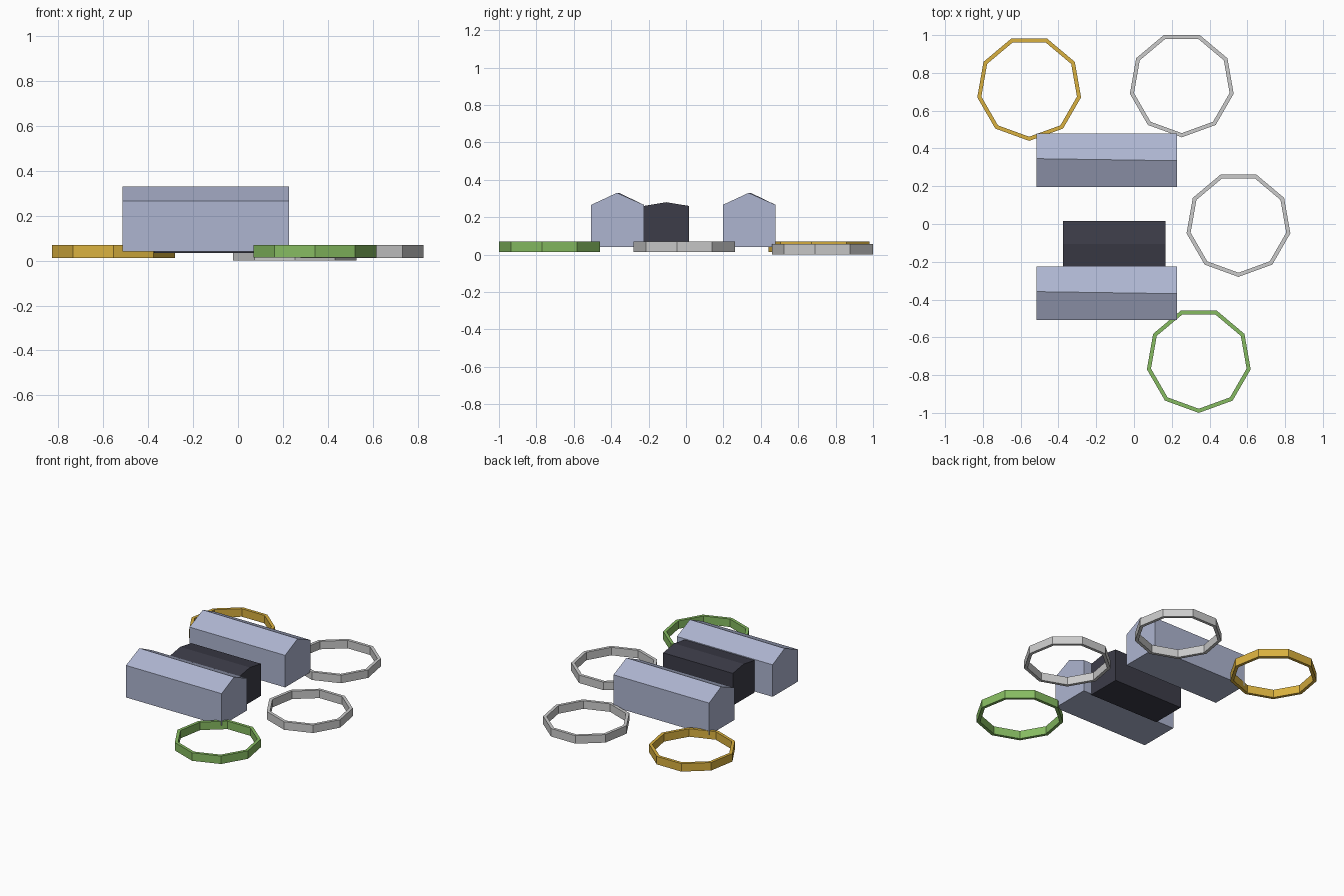
import bpy
from math import cos, sin, radians

if "Cube" in bpy.data.objects:
    bpy.data.objects.remove(bpy.data.objects["Cube"])


def add_mesh(name, verts, faces, mat=None):
    mesh = bpy.data.meshes.new(name)
    mesh.from_pydata(verts, [], faces)
    mesh.update()
    obj = bpy.data.objects.new(name, mesh)
    bpy.context.collection.objects.link(obj)
    if mat:
        mesh.materials.append(mat)
    return obj


def material(name, rgb):
    mat = bpy.data.materials.new(name)
    mat.diffuse_color = (*rgb, 1)
    mat.use_nodes = True
    mat.node_tree.nodes["Principled BSDF"].inputs["Base Color"].default_value = mat.diffuse_color
    return mat


def gabled_block(name, x0, x1, y0, y1, z0, eave, peak, ridge0, ridge1, mat):
    # five-sided profile at each end; the ridge may drift slightly along x
    verts = []
    for x, ridge in ((x0, ridge0), (x1, ridge1)):
        verts += [(x, y0, z0), (x, y1, z0), (x, y1, eave), (x, ridge, peak), (x, y0, eave)]
    faces = [(4, 3, 2, 1, 0), (5, 6, 7, 8, 9)]
    for i in range(5):
        j = (i + 1) % 5
        faces.append((i, j, j + 5, i + 5))
    add_mesh(name, verts, faces, mat)


def ring(name, x, y, z0, mat=None, sides=9, outer=0.279, inner=0.257, height=0.056):
    # square-section hoop with one corner pointing to the front
    section = [(outer, 0), (outer, height), (inner, height), (inner, 0)]
    verts, faces = [], []
    for k in range(sides):
        a = radians(-90 + 360 * k / sides)
        verts += [(x + r * cos(a), y + r * sin(a), z0 + h) for r, h in section]
        m = (k + 1) % sides
        for i in range(4):
            j = (i + 1) % 4
            faces.append((4 * k + i, 4 * m + i, 4 * m + j, 4 * k + j))
    add_mesh(name, verts, faces, mat)


blue = material("pale_blue", (0.42, 0.46, 0.63))
dark = material("charcoal", (0.045, 0.045, 0.065))
gold = material("gold", (0.70, 0.44, 0.05))
green = material("green", (0.24, 0.50, 0.12))

# Two long gabled blocks
for name, y in (("front_block", -0.507), ("back_block", 0.197)):
    gabled_block(name, -0.515, 0.228, y, y + 0.282, 0.041, 0.266, 0.33,
                 y + 0.149, y + 0.138, blue)

# Shorter dark block behind the front block
gabled_block("dark_block", -0.375, 0.166, -0.226, 0.016, 0.034, 0.26, 0.28,
             -0.105, -0.105, dark)

# Four loose hoops
ring("gold_hoop", -0.555, 0.719, 0.013, gold)
ring("back_grey_hoop", 0.253, 0.738, 0.0)
ring("side_grey_hoop", 0.553, -0.001, 0.013)
ring("green_hoop", 0.343, -0.721, 0.014, green)
